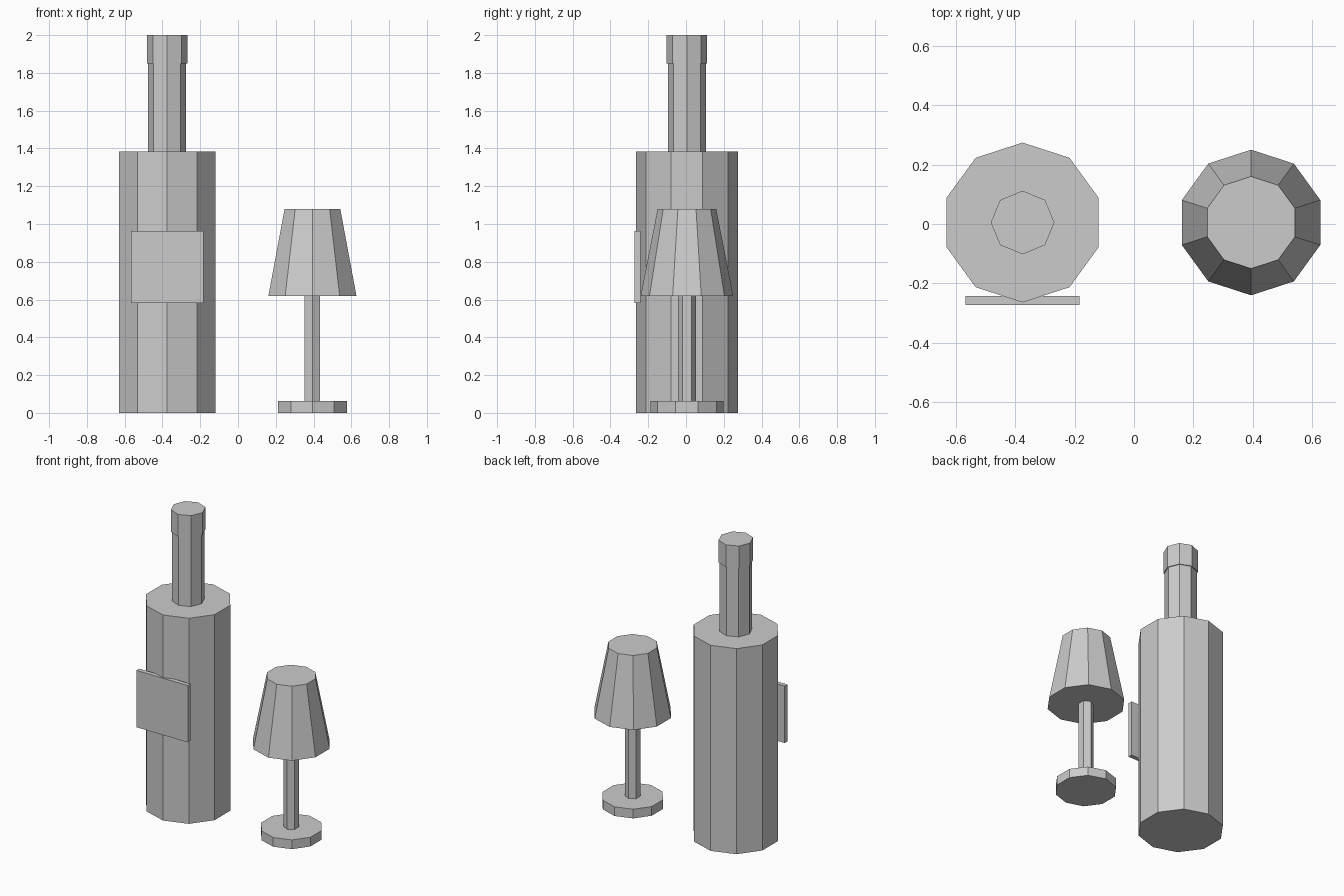
import bpy
import math

cube = bpy.data.objects.get("Cube")
if cube:
    bpy.data.objects.remove(cube, do_unlink=True)

# One plain grey for every part
grey = bpy.data.materials.new("plain_grey")
grey.use_nodes = True
colour = (0.6, 0.6, 0.6, 1)
grey.diffuse_color = colour
grey.node_tree.nodes["Principled BSDF"].inputs["Base Color"].default_value = colour

CENTRE_Y = 0.005
BOTTLE_X = -0.375
GLASS_X = 0.394


def finish(name):
    obj = bpy.context.object
    obj.name = name
    obj.data.name = name
    obj.data.materials.append(grey)
    return obj


def prism(name, x, sides, bottom, top, r_bottom, r_top=None):
    """Flat-sided upright cone or cylinder with a corner facing the front."""
    bpy.ops.mesh.primitive_cone_add(
        vertices=sides, radius1=r_bottom,
        radius2=r_bottom if r_top is None else r_top,
        depth=top - bottom, location=(x, CENTRE_Y, (bottom + top) / 2))
    return finish(name)


# Bottle
prism("bottle_body", BOTTLE_X, 10, 0, 1.385, 0.269)
prism("bottle_neck", BOTTLE_X, 8, 1.385, 1.85, 0.101)
prism("bottle_cap", BOTTLE_X, 8, 1.85, 2.0, 0.107)

# Flat label plate on the front of the bottle
bpy.ops.mesh.primitive_cube_add(size=1, location=(BOTTLE_X, -0.257, 0.772))
label = finish("bottle_label")
label.scale = (0.383, 0.03, 0.383)

# Upturned glass shape: round foot, slim stem, bowl that narrows upward
prism("glass_foot", GLASS_X, 10, 0, 0.062, 0.193)
prism("glass_stem", GLASS_X, 6, 0.062, 0.62, 0.047)
prism("glass_bowl", GLASS_X, 10, 0.62, 1.08, 0.245, 0.155)
